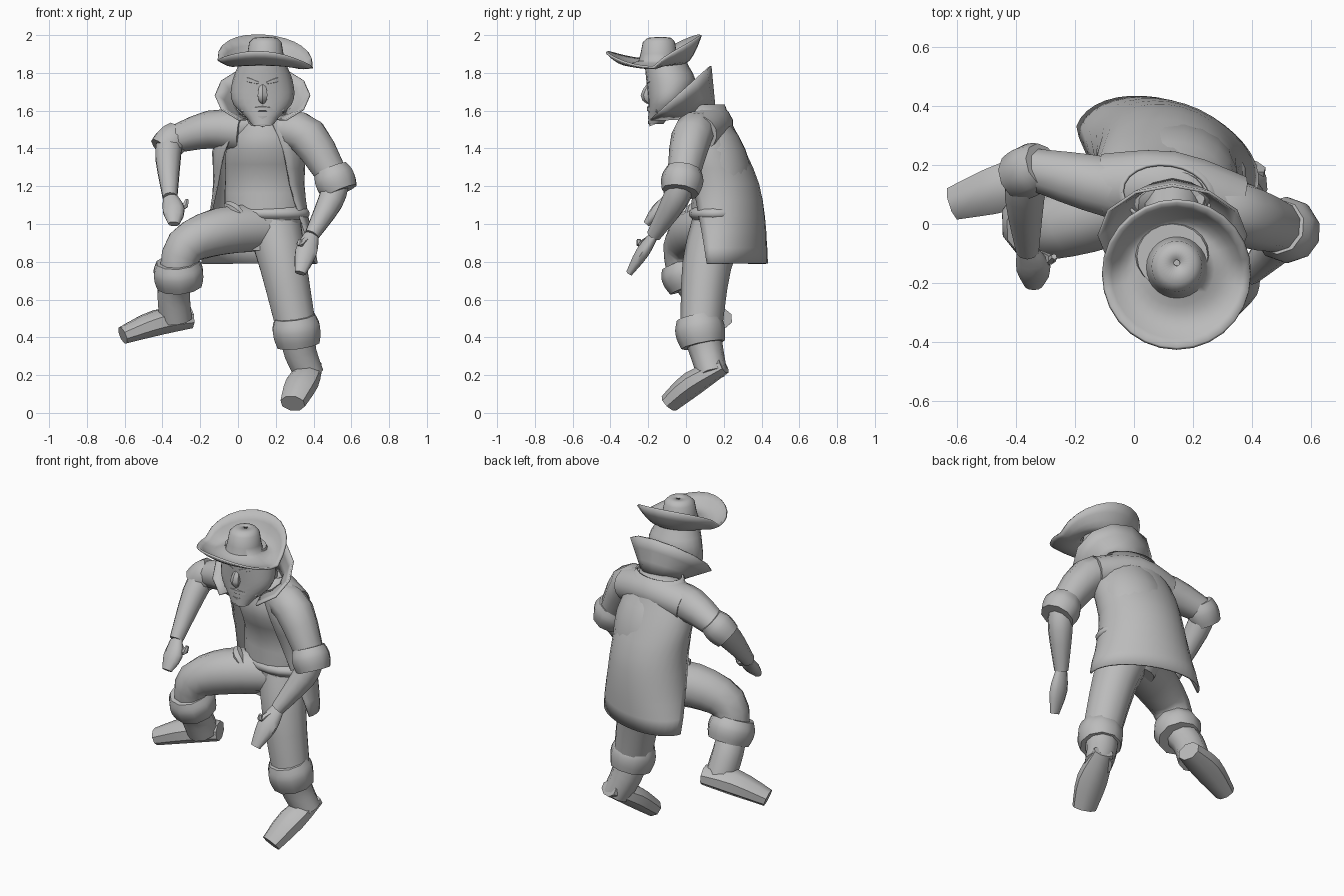
import bpy, bmesh
from math import sin, cos, pi, radians
from mathutils import Vector

cube = bpy.data.objects.get("Cube")
if cube:
    bpy.data.objects.remove(cube, do_unlink=True)

TONE = (.5, .5, .5, 1)
grey = bpy.data.materials.new("plain grey")
grey.use_nodes = True
grey.diffuse_color = TONE
grey.node_tree.nodes["Principled BSDF"].inputs["Base Color"].default_value = TONE

FORWARD = Vector((0, 1, 0))
UP = Vector((0, 0, 1))
MIDDLE = .13  # x of the head, hat and collar


def spline(values, t):
    """Smooth curve through evenly spaced values, t from start to end."""
    last = len(values) - 1
    i = min(int(t * last), last - 1)
    f = t * last - i
    before, start, end, after = (values[min(max(k, 0), last)] for k in range(i - 1, i + 3))
    curve = before * 2 - start * 5 + end * 4 - after
    skew = start * 3 - before - end * 3 + after
    return start + (end - before) * (f / 2) + curve * (f * f / 2) + skew * (f * f * f / 2)


def fractions(count):
    return [k / count for k in range(count + 1)]


def skin(name, rows, closed=True, caps=True, thickness=0):
    """Bridge rows of points into one surface, smooth apart from hard edges."""
    bm = bmesh.new()
    grid = [[bm.verts.new(point) for point in row] for row in rows]
    width = len(grid[0])
    for low, high in zip(grid, grid[1:]):
        for i in range(width if closed else width - 1):
            j = (i + 1) % width
            bm.faces.new((low[i], low[j], high[j], high[i]))
    if closed and caps:
        bm.faces.new(grid[0][::-1])
        bm.faces.new(grid[-1])
    bmesh.ops.recalc_face_normals(bm, faces=bm.faces)
    for face in bm.faces:
        face.smooth = True
    for edge in bm.edges:
        if len(edge.link_faces) == 2:
            edge.smooth = edge.calc_face_angle(0) < radians(50)
    mesh = bpy.data.meshes.new(name)
    bm.to_mesh(mesh)
    bm.free()
    mesh.materials.append(grey)
    obj = bpy.data.objects.new(name, mesh)
    bpy.context.collection.objects.link(obj)
    if thickness:
        solid = obj.modifiers.new("thickness", "SOLIDIFY")
        solid.thickness = thickness
        solid.offset = 0


def tube(name, path, radii, flat=1, ref=FORWARD, sides=10):
    """Rounded limb along a path; flat scales its thickness along ref."""
    points = [Vector(p) for p in path]
    steps = fractions(3 * (len(points) - 1))
    centres = [spline(points, t) for t in steps]
    rows = []
    for i, t in enumerate(steps):
        ahead = centres[min(i + 1, len(centres) - 1)]
        along = (ahead - centres[max(i - 1, 0)]).normalized()
        depth = (ref - along * ref.dot(along)).normalized()
        side = along.cross(depth)
        radius = spline(radii, t)
        angles = [2 * pi * (k + .5) / sides for k in range(sides)]
        rows.append([centres[i] + radius * (side * cos(u) + depth * flat * sin(u)) for u in angles])
    skin(name, rows)


def loft(name, bottom, top, x, ys, widths, depths, twist=(0, 0), opening=None, thickness=0):
    """Stack of level ellipses; twist and front half gap run from hem to neck."""
    rows = []
    sides = 20
    for t in fractions(10):
        gap = radians(opening[0] + (opening[1] - opening[0]) * t) if opening else 0
        turn = radians(twist[0] + (twist[1] - twist[0]) * t)
        row = []
        for k in range(sides + 1 if opening else sides):
            u = gap - pi / 2 + 2 * (pi - gap) * k / sides
            across, back = spline(widths, t) * cos(u), spline(depths, t) * sin(u)
            row.append((x + across * cos(turn) - back * sin(turn),
                        spline(ys, t) + across * sin(turn) + back * cos(turn),
                        bottom + (top - bottom) * t))
        rows.append(row)
    skin(name, rows, closed=not opening, thickness=thickness)


def cuff(name, start, end, radius):
    """Turned-up cloth band between two points."""
    start, end = Vector(start), Vector(end)
    path = [start.lerp(end, f) for f in fractions(3)]
    tube(name, path, [radius * s for s in (.85, 1, 1, .9)])


# Torso, belt and open flared coat
loft("torso", .86, 1.62, .14, ys=(.15, .18, .19, .13, .1), widths=(.13, .21, .21, .2, .1),
     depths=(.1, .15, .16, .17, .08), twist=(-10, -10))
loft("belt", 1.02, 1.09, .15, ys=(.18, .18), widths=(.21, .23, .23, .21),
     depths=(.14, .16, .16, .14), twist=(-10, -10))
tube("belt_knot", [(-.06, .08, 1.1), (-.02, .03, 1.08), (.05, 0, 1.02)], (.02, .03, .01), ref=UP, sides=6)
loft("coat", .79, 1.63, .11, ys=(.22, .21, .19, .13, .1), widths=(.32, .27, .24, .24, .15),
     depths=(.19, .2, .19, .16, .1), twist=(-20, -8), opening=(90, 20), thickness=.01)
tube("coat_shoulders", [(-.1, .13, 1.5), (.12, .13, 1.53), (.34, .06, 1.48)], (.11, .12, .11),
     flat=.9, ref=UP, sides=14)

# Tall collar, flaring from the neck up to a slanted rim
collar_rows = []
for t in fractions(3):
    row = []
    for f in fractions(10):
        u = radians(30) + radians(300) * f
        base = Vector((MIDDLE + .12 * sin(u), .05 - .1 * cos(u), 1.59 - .04 * cos(u)))
        rim_y = -.04 - .17 * cos(u)
        rim = Vector((MIDDLE + .25 * sin(u), rim_y, 1.72 + .9 * rim_y))
        row.append(base.lerp(rim, t))
    collar_rows.append(row)
skin("collar", collar_rows, closed=False, thickness=.01)

# Head and face
tube("neck", [(MIDDLE, .08, 1.55), (MIDDLE, -.05, 1.72)], (.1, .09))
loft("head", 1.53, 1.87, MIDDLE, ys=(-.16, -.1, -.08, -.11), widths=(.06, .16, .16, .12),
     depths=(.04, .1, .13, .11))
tube("nose", [(MIDDLE, -.18, 1.76), (MIDDLE, -.21, 1.68), (MIDDLE, -.19, 1.64)], (.01, .03, .01), sides=6)
tube("chin", [(MIDDLE, -.16, 1.53), (MIDDLE, -.18, 1.58)], (.06, .04), flat=.6)
tube("mouth", [(MIDDLE + .11 * s, -.15 - .04 * (1 - s * s), 1.61 - .01 * s * s) for s in (-1, 0, 1)],
     (.01, .02, .01), ref=UP, sides=6)
for side, label in ((1, "left"), (-1, "right")):
    tube(label + "_brow", [(MIDDLE + side * x, y, 1.74 + x / 3)
                           for x, y in ((.02, -.2), (.07, -.18), (.13, -.13))], (.01, .02, .01), ref=UP, sides=6)


# Hat: crown running out into a curled brim
def hat_ring(radius, height):
    angles = [2 * pi * k / 28 for k in range(28)]
    return [(MIDDLE + .015 + radius * cos(u), -.13 - radius / 6 + radius * sin(u), height(u)) for u in angles]


def brim_height(f):
    def height(u):
        rise = .15 * sin(u) ** .75 if sin(u) > 0 else .06 * sin(u) ** 2
        edge = 1.85 + rise - .02 * cos(u)
        return 1.86 + (edge - 1.86) * f * f - .025 * sin(pi * f)
    return height


hat_rows = [hat_ring(radius, lambda u: z)
            for radius, z in ((.01, 1.985), (.06, 1.98), (.08, 1.96), (.09, 1.9))]
hat_rows += [hat_ring(.1 + .15 * f, brim_height(f)) for f in fractions(6)]
skin("hat", hat_rows, caps=False, thickness=.012)

# Left arm, hanging
left_elbow = Vector((.52, -.02, 1.22))
left_wrist = Vector((.39, -.17, .94))
tube("left_sleeve", [(.24, .08, 1.5), (.37, .03, 1.46), left_elbow], (.1, .11, .08))
cuff("left_sleeve_cuff", (.49, -.01, 1.29), (.54, -.03, 1.17), .11)
tube("left_forearm", [left_elbow, (.49, -.06, 1.12), left_wrist], (.07, .07, .04))
tube("left_hand", [left_wrist, (.36, -.23, .85), (.33, -.3, .74)], (.04, .06, .03), flat=.6)
tube("left_thumb", [left_wrist, (.33, -.24, .89), (.33, -.25, .92)], (.02, .02, .01), sides=6)

# Right arm, raised to the side with a bent elbow
right_elbow = Vector((-.36, .19, 1.44))
right_wrist = Vector((-.36, -.09, 1.14))
tube("right_sleeve", [(.02, .1, 1.49), (-.15, .14, 1.5), right_elbow], (.11, .1, .07), ref=UP)
cuff("right_sleeve_cuff", (-.31, .2, 1.48), (-.4, .16, 1.39), .09)
tube("right_forearm", [right_elbow, (-.37, .1, 1.35), right_wrist], (.07, .07, .04))
tube("right_hand", [right_wrist, (-.34, -.15, 1.07), (-.34, -.21, 1)], (.04, .06, .03), flat=.6)
tube("right_thumb", [right_wrist, (-.29, -.12, 1.09), (-.27, -.11, 1.13)], (.02, .02, .01), sides=6)

# Left leg, standing with the toe down
left_shin = Vector((.31, .08, .44))
tube("left_trouser", [(.19, .18, 1), (.24, .11, .78), left_shin], (.15, .13, .11))
cuff("left_trouser_cuff", (.3, .06, .51), (.32, .09, .36), .13)
tube("left_boot_shaft", [left_shin, (.33, .11, .32), (.38, .14, .2)], (.1, .09, .08))
tube("left_boot_foot", [(.39, .2, .25), (.34, .04, .16), (.29, -.09, .05)], (.06, .09, .07),
     flat=.75, ref=UP, sides=8)

# Right leg, stepping up
right_shin = Vector((-.32, 0, .73))
tube("right_trouser", [(.12, .15, .98), (-.1, .05, .96), (-.28, -.01, .88), right_shin],
     (.13, .13, .11, .1))
cuff("right_trouser_cuff", (-.32, -.02, .8), (-.31, .03, .67), .135)
tube("right_boot_shaft", [right_shin, (-.34, .07, .63), (-.33, .13, .5)], (.09, .09, .09))
tube("right_boot_foot", [(-.25, .18, .5), (-.42, .13, .48), (-.61, .07, .41)], (.07, .09, .06),
     flat=.8, ref=UP, sides=8)
